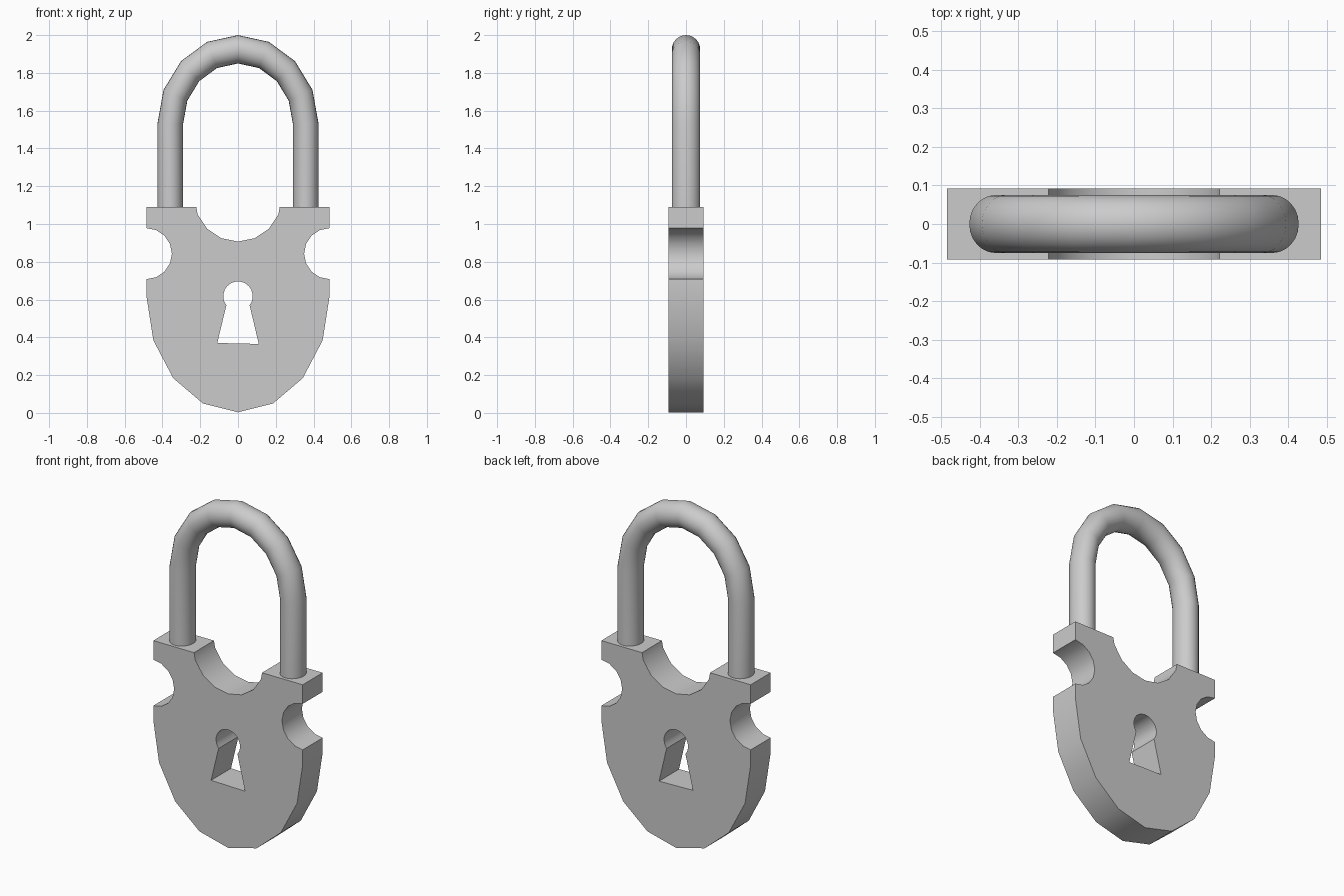
import bpy, bmesh
from math import sin, cos, pi, radians

if "Cube" in bpy.data.objects:
    bpy.data.objects.remove(bpy.data.objects["Cube"])

STEP = pi / 8      # 16 sides per full turn
HALF_DEPTH = 0.0925


def arc(cx, cz, rx, rz, angles):
    return [(cx + rx * cos(a), cz + rz * sin(a)) for a in angles]


def smooth(obj):
    bpy.ops.object.select_all(action='DESELECT')
    obj.select_set(True)
    bpy.context.view_layer.objects.active = obj
    bpy.ops.object.shade_smooth_by_angle(angle=radians(30))


def plate(name, loops):
    """Extruded flat plate; loops after the first are holes."""
    curve = bpy.data.curves.new(name, 'CURVE')
    curve.dimensions = '2D'
    curve.fill_mode = 'BOTH'
    curve.extrude = HALF_DEPTH
    for loop in loops:
        spline = curve.splines.new('POLY')
        spline.points.add(len(loop) - 1)
        for p, (x, z) in zip(spline.points, loop):
            p.co = (x, z, 0, 1)
        spline.use_cyclic_u = True
    obj = bpy.data.objects.new(name, curve)
    obj.rotation_euler.x = pi / 2
    bpy.context.collection.objects.link(obj)
    bpy.ops.object.select_all(action='DESELECT')
    obj.select_set(True)
    bpy.context.view_layer.objects.active = obj
    bpy.ops.object.convert(target='MESH')
    obj = bpy.context.object
    bm = bmesh.new()
    bm.from_mesh(obj.data)
    bmesh.ops.remove_doubles(bm, verts=bm.verts, dist=1e-4)
    bmesh.ops.recalc_face_normals(bm, faces=bm.faces)
    bm.to_mesh(obj.data)
    bm.free()
    smooth(obj)
    return obj


# Lock body: right half from bottom to top notch, then mirrored
half = arc(0, 0.62, 0.485, 0.617, [-pi / 2 + i * STEP for i in range(5)])
half += arc(0.485, 0.843, 0.135, 0.135, [-pi / 2 - i * STEP for i in range(9)])
half += [(0.485, 1.09), (0.221, 1.09)]
half += arc(0, 1.138, 0.231, 0.231, [-i * STEP for i in range(1, 5)])
outline = half + [(-x, z) for x, z in half[-2:0:-1]]

# Keyhole: round top and flared slot
keyhole = arc(0, 0.618, 0.078, 0.078, [radians(-38 + i * 16) for i in range(17)])
keyhole += [(-0.11, 0.37), (0.11, 0.365)]
plate("lock_body", [outline, keyhole])

# Shackle: round bar swept along two legs and a 16-sided half arch
SIDES, ARCH_Z, ARCH_R, BAR_R, NARROW = 24, 1.53, 0.395, 0.075, 0.908
stations = [(0, 1.06)] + [(i * STEP, ARCH_Z) for i in range(9)] + [(pi, 1.06)]
bm = bmesh.new()
rings = []
for t, base in stations:
    ring = []
    for k in range(SIDES):
        u = 2 * pi * k / SIDES
        r = ARCH_R + BAR_R * cos(u)
        ring.append(bm.verts.new((NARROW * r * cos(t), BAR_R * sin(u), base + r * sin(t))))
    rings.append(ring)
for a, b in zip(rings, rings[1:]):
    for k in range(SIDES):
        n = (k + 1) % SIDES
        bm.faces.new((a[k], a[n], b[n], b[k]))
bm.faces.new(rings[0])
bm.faces.new(rings[-1])
bmesh.ops.recalc_face_normals(bm, faces=bm.faces)
mesh = bpy.data.meshes.new("shackle")
bm.to_mesh(mesh)
bm.free()
shackle = bpy.data.objects.new("shackle", mesh)
bpy.context.collection.objects.link(shackle)
smooth(shackle)
